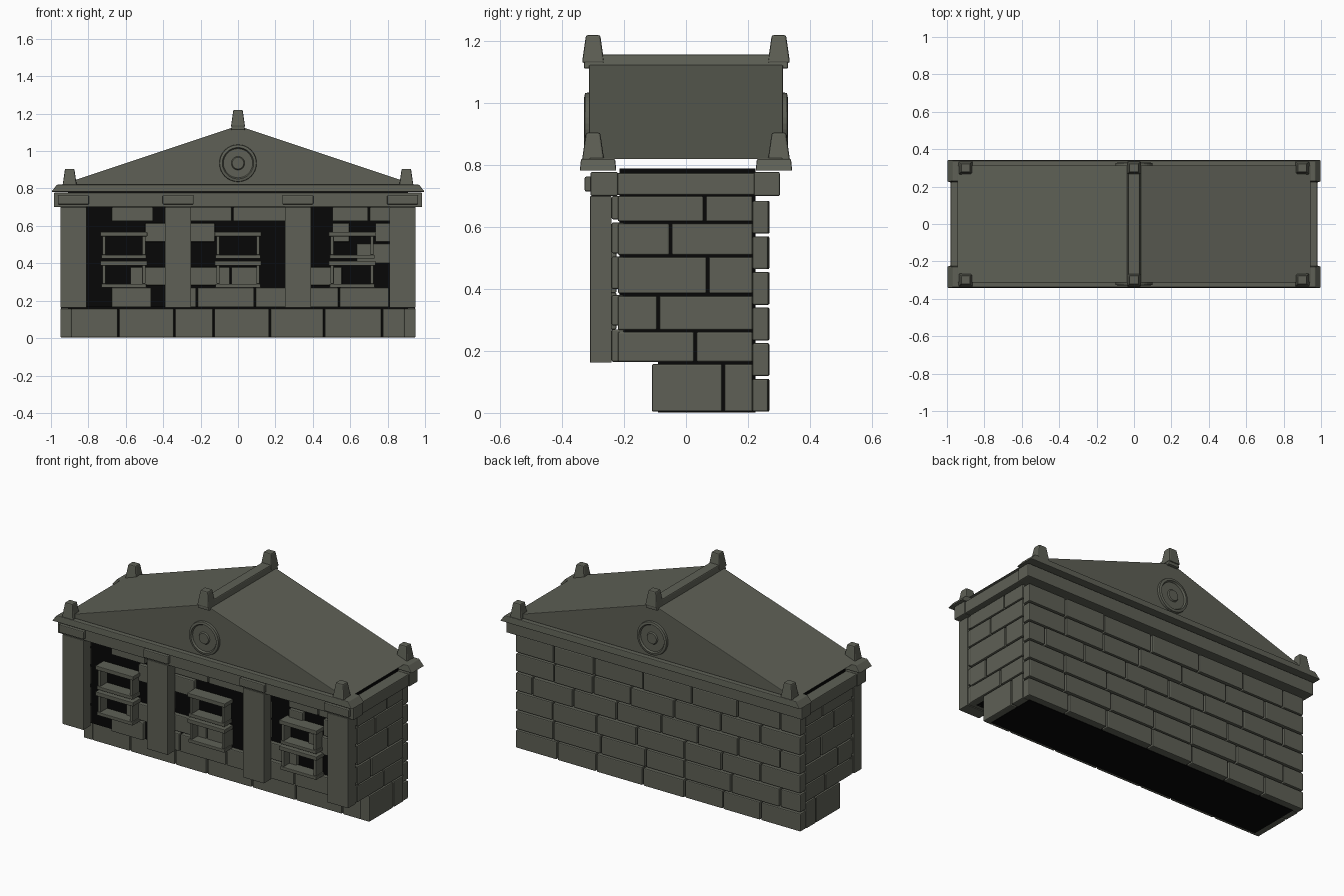
import bpy, bmesh, math, random
from mathutils import Vector

if "Cube" in bpy.data.objects:
    bpy.data.objects.remove(bpy.data.objects["Cube"])

random.seed(4)


def material(name, rgb):
    m = bpy.data.materials.new(name)
    m.diffuse_color = (*rgb, 1)
    m.use_nodes = True
    m.node_tree.nodes["Principled BSDF"].inputs["Base Color"].default_value = m.diffuse_color
    return m


STONE = material("grey_green_stone", (0.112, 0.117, 0.092))
DARK = material("dark_interior", (0.002, 0.002, 0.002))


def finish(name, bm, mat, bevel=0.0):
    bmesh.ops.recalc_face_normals(bm, faces=bm.faces)
    me = bpy.data.meshes.new(name)
    bm.to_mesh(me)
    bm.free()
    me.materials.append(mat)
    ob = bpy.data.objects.new(name, me)
    bpy.context.collection.objects.link(ob)
    if bevel:
        b = ob.modifiers.new("bevel", 'BEVEL')
        b.width, b.segments = bevel, 2
    return ob


def box(bm, x, y, z, taper=(0, 0)):
    """Box from (min, max) pairs; taper pulls the top in on x and y."""
    vs = bmesh.ops.create_cube(bm, size=1)["verts"]
    for v in vs:
        top = v.co.z > 0
        tx, ty = taper if top else (0, 0)
        v.co = Vector((x[1] - tx if v.co.x > 0 else x[0] + tx,
                       y[1] - ty if v.co.y > 0 else y[0] + ty,
                       z[1] if top else z[0]))


def boxes(name, items, mat=STONE, bevel=0.005):
    bm = bmesh.new()
    for it in items:
        box(bm, *it)
    return finish(name, bm, mat, bevel)


G = 0.004  # half of a mortar gap

# dark core behind the masonry
boxes("dark_upper_core", [((-.91, .91), (-.215, .225), (.165, .79))], DARK, 0)
boxes("dark_base_core", [((-.91, .91), (-.09, .225), (.002, .165))], DARK, 0)

# side walls: one joint per course, mirrored left and right
courses = [(.004, .158, -.11, .12), (.165, .262, -.22, .03), (.268, .378, -.22, -.09),
           (.386, .504, -.22, .07), (.510, .612, -.22, -.05), (.618, .70, -.22, .06)]
items = []
for s in (-1, 1):
    x = tuple(sorted((s * .89, s * .95)))
    for z0, z1, y0, cut in courses:
        items += [(x, (y0, cut - G), (z0, z1)), (x, (cut + G, .215), (z0, z1))]
boxes("side_wall_blocks", items)

# back wall: six courses in running bond
items = []
for r in range(6):
    x = -.95
    length = .14 if r % 2 else .27
    while x < .95 - .01:
        end = x + length
        if .95 - end < .1:
            end = .95
        z = r * .115
        d = random.uniform(-.004, .002)
        items.append(((x + G, end - G), (.215, .268 + d), (z + .004, z + .11)))
        x, length = end, random.uniform(.24, .33)
boxes("back_wall_blocks", items)

# front base course
cuts = [-.895, -.64, -.34, -.13, .17, .46, .77, .895]
boxes("front_base_blocks", [((a + G, b - G), (-.11, -.05), (.004, .158))
                            for a, b in zip(cuts, cuts[1:])])

# front wall: broken masonry with dark gaps, by course
rows = [(.165, .27), (.282, .38), (.40, .505), (.515, .615), (.625, .70)]
front = [
    [(-.95, -.82), (-.68, -.46), (-.36, -.22), (-.22, .09), (.09, .30), (.32, .54), (.54, .81), (.81, .95)],
    [(-.95, -.82), (-.58, -.30), (-.30, -.04), (-.04, .12), (.33, .56), (.82, .95)],
    [(-.95, -.82), (-.39, -.26), (.26, .38), (.63, .95)],
    [(-.95, -.82), (-.50, -.27), (-.27, -.12), (.26, .38), (.50, .60), (.73, .95)],
    [(-.95, -.82), (-.68, -.45), (-.37, -.03), (-.03, .30), (.50, .70), (.70, .95)],
]
boxes("front_wall_blocks", [((a + G, b - G), (-.24, -.2), z)
                            for z, row in zip(rows, front) for a, b in row])

# pillars and their capitals
PX = (-.88, -.32, .32, .88)
boxes("front_pillars", [((x - .07, x + .07), (-.31, -.24), (.162, .70)) for x in PX], bevel=.003)
boxes("pillar_capitals", [((x - .083, x + .083), (-.327, -.28), (.715, .763)) for x in PX])

# window frames: two stacked in each bay
items = []
for x in (-.61, 0, .61):
    for z0, z1 in ((.27, .412), (.425, .568)):
        y = (-.295, -.225)
        items += [((x - .125, x + .125), (-.305, -.225), (z1 - .024, z1)),
                  ((x - .12, x + .12), (-.30, -.225), (z0, z0 + .02)),
                  ((x - .115, x - .098), y, (z0 + .02, z1 - .024)),
                  ((x + .098, x + .115), y, (z0 + .02, z1 - .024))]
boxes("window_frames", items, bevel=.003)

# entablature ring of four beams
boxes("entablature_beams", [
    ((-.985, .985), (-.308, -.22), (.70, .778)),
    ((-.985, .985), (.22, .303), (.70, .778)),
    ((-.98, -.89), (-.265, .27), (.703, .775)),
    ((.89, .98), (-.265, .27), (.703, .775))])

# eaves at front and back, ends sloping outward
boxes("eave_cornices", [((-.998, .998), (-.343, -.225), (.782, .82), (.03, .004)),
                        ((-.998, .998), (.225, .343), (.782, .82), (.03, .004))], bevel=.004)

# gabled roof prism
bm = bmesh.new()
tri = [bm.verts.new((x, -.313, z)) for x, z in ((-.945, .82), (.945, .82), (0, 1.135))]
f = bm.faces.new(tri)
ext = bmesh.ops.extrude_face_region(bm, geom=[f])
bmesh.ops.translate(bm, vec=(0, .626, 0), verts=[e for e in ext["geom"] if isinstance(e, bmesh.types.BMVert)])
finish("gabled_roof", bm, STONE, .003)
boxes("roof_ridge", [((-.038, .038), (-.33, .33), (1.112, 1.158), (.008, .002))])

# tapered finials on ridge ends and corners
items = [((x - .038, x + .038), (y - .036, y + .036), (z, z + h), (.013, .013))
         for x, z, h in ((-.9, .815, .09), (.9, .815, .09), (0, 1.13, .09)) for y in (-.3, .3)]
boxes("roof_finials", items, bevel=.006)

# round medallions on both gables, a lathed relief profile
bm = bmesh.new()
N = 32
prof = [(.100, .0), (.098, .014), (.084, .017), (.078, .007), (.036, .007), (.031, .014)]
for s in (-1, 1):
    rings = [[bm.verts.new((r * math.cos(t * math.tau / N), s * (.312 + d), .935 + r * math.sin(t * math.tau / N)))
              for t in range(N)] for r, d in prof]
    for a, b in zip(rings, rings[1:]):
        for i in range(N):
            j = (i + 1) % N
            bm.faces.new((a[i], a[j], b[j], b[i]))
    bm.faces.new(rings[-1])
    bm.faces.new(rings[0][::-1])
finish("gable_medallions", bm, STONE)
